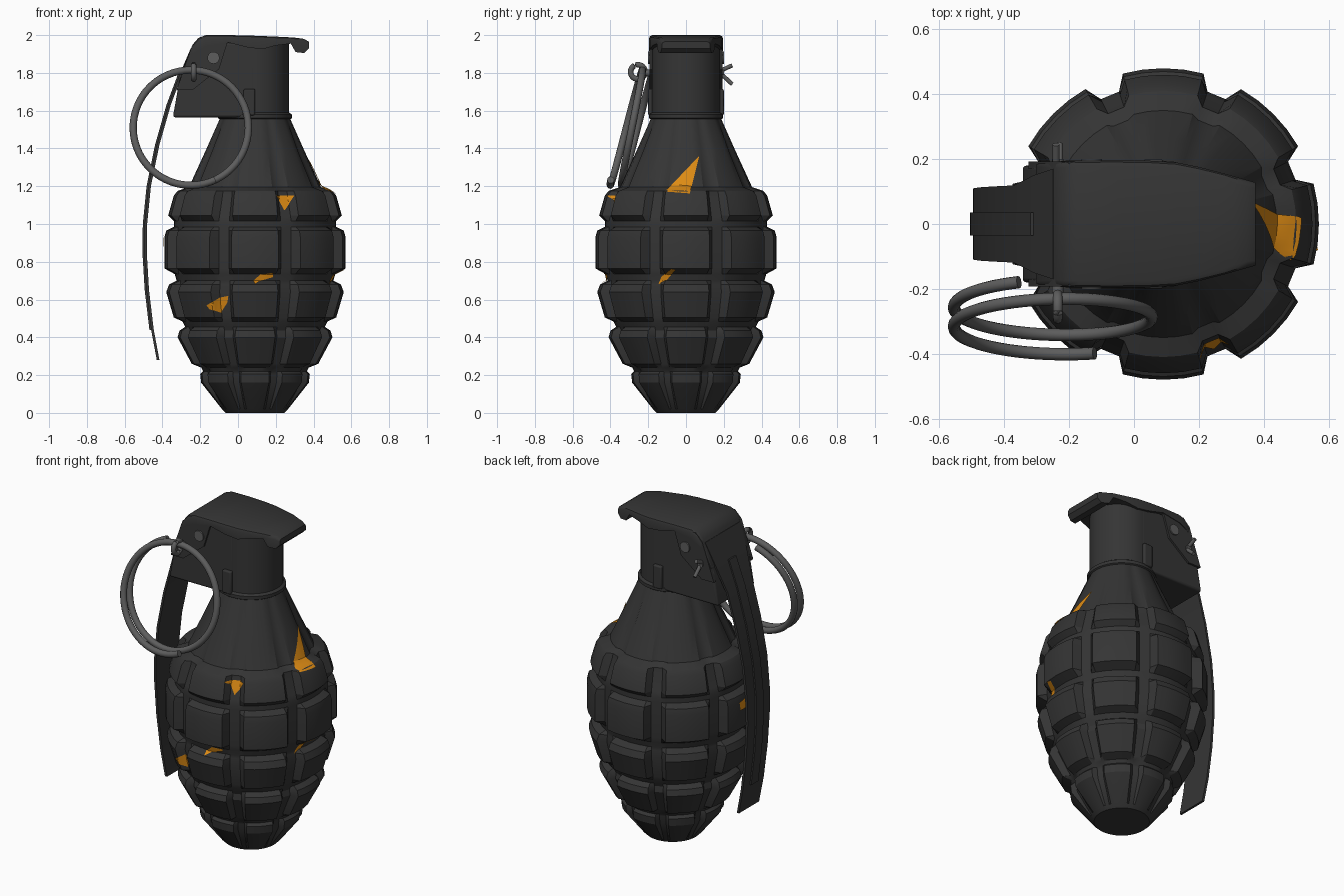
import bpy, bmesh, math
from math import sin, cos, pi, radians
from mathutils import Vector
from mathutils.bvhtree import BVHTree

if "Cube" in bpy.data.objects:
    bpy.data.objects.remove(bpy.data.objects["Cube"])

CX = 0.09  # axis of the body


def material(name, rgb):
    m = bpy.data.materials.new(name)
    m.use_nodes = True
    m.diffuse_color = (*rgb, 1)
    m.node_tree.nodes["Principled BSDF"].inputs["Base Color"].default_value = (*rgb, 1)
    return m


DARK = material("dark iron", (0.035, 0.035, 0.035))
STEEL = material("grey steel", (0.11, 0.11, 0.11))
ORANGE = material("orange chip", (0.73, 0.26, 0.007))


def finish(name, bm, mat, angle=30, bevel=0):
    bmesh.ops.recalc_face_normals(bm, faces=bm.faces)
    me = bpy.data.meshes.new(name)
    bm.to_mesh(me)
    ob = bpy.data.objects.new(name, me)
    bpy.context.collection.objects.link(ob)
    me.materials.append(mat)
    if bevel:
        mod = ob.modifiers.new("bevel", "BEVEL")
        mod.width, mod.segments = bevel, 3
    bpy.ops.object.select_all(action="DESELECT")
    ob.select_set(True)
    bpy.context.view_layer.objects.active = ob
    bpy.ops.object.shade_smooth_by_angle(angle=radians(angle))
    return ob


def loft(rings):
    """Skin closed rings of points and cap both ends."""
    bm = bmesh.new()
    rows = [[bm.verts.new(p) for p in ring] for ring in rings]
    n = len(rows[0])
    for a, b in zip(rows, rows[1:]):
        for i in range(n):
            j = (i + 1) % n
            bm.faces.new((a[i], a[j], b[j], b[i]))
    bm.faces.new(rows[0])
    bm.faces.new(rows[-1])
    return bm


def extrude_y(name, outline, y0, y1, mat=DARK, bevel=0):
    return finish(name, loft([[(x, y, z) for x, z in outline] for y in (y0, y1)]), mat, 30, bevel)


def tube(name, points, radius, mat=STEEL, sides=12):
    """Round rod along a path."""
    pts = [Vector(p) for p in points]
    rings = []
    for i, p in enumerate(pts):
        d = (pts[min(i + 1, len(pts) - 1)] - pts[max(i - 1, 0)]).normalized()
        ref = Vector((0, 1, 0)) if abs(d.y) < 0.9 else Vector((0, 0, 1))
        u = d.cross(ref).normalized()
        v = d.cross(u)
        rings.append([p + radius * (u * cos(2 * pi * k / sides) + v * sin(2 * pi * k / sides))
                      for k in range(sides)])
    return finish(name, loft(rings), mat, 40)


# Segmented body: height, radius and depth of the upright grooves
PROFILE = [(0, .155, 0), (.02, .175, 0), (.16, .285, .03), (.205, .29, .03), (.22, .275, .01),
           (.24, .285, 0), (.26, .335, .04), (.40, .41, .045), (.435, .40, .04), (.455, .37, 0),
           (.485, .385, 0), (.505, .43, .04), (.64, .47, .05), (.68, .455, .04), (.70, .415, 0),
           (.735, .425, 0), (.765, .48, .05), (.93, .48, .05), (.965, .47, .04), (.985, .43, 0),
           (1.015, .43, 0), (1.045, .46, .04), (1.15, .43, .045), (1.175, .41, .03),
           (1.195, .35, .012), (1.38, .265, .012), (1.56, .185, 0)]
STEPS = [(-4, 1), (4, 1), (7.5, 0), (15, 0), (22.5, 0), (30, 0), (37.5, 0)]
rings = []
for z, r, depth in PROFILE:
    ring = []
    for lobe in range(8):
        for off, groove in STEPS:
            a = radians(22.5 + 45 * lobe + off)
            rr = r - depth * groove
            ring.append((CX + rr * cos(a), rr * sin(a), z))
    rings.append(ring)
bm = loft(rings)
bmesh.ops.recalc_face_normals(bm, faces=bm.faces)
surface = BVHTree.FromBMesh(bm)
finish("segmented_body", bm, DARK, 28)

# Neck with collar
finish("neck", loft([[(CX + r * cos(2 * pi * k / 40), r * sin(2 * pi * k / 40), z) for k in range(40)]
                     for z, r in [(1.55, .18), (1.56, .195), (1.58, .195), (1.59, .18), (1.96, .18)]]), DARK)


# Chips laid on the body surface, drawn in a side plane and projected inwards
def chip(name, outline, place, direction):
    b = bmesh.new()
    b.faces.new([b.verts.new(place(u, v)) for u, v in outline])
    bmesh.ops.triangulate(b, faces=b.faces)
    bmesh.ops.subdivide_edges(b, edges=b.edges, cuts=9, use_grid_fill=True)
    d = Vector(direction)
    for v in b.verts:
        hit, normal, _, _ = surface.ray_cast(v.co, d)
        if hit:
            v.co = hit - d * 0.003 + normal * 0.003
    finish(name, b, ORANGE, 20)


def from_front(u, v):
    return (u, -2, v)


def from_right(u, v):
    return (2, u, v)


def from_left(u, v):
    return (-2, u, v)


chip("chip_front_top", [(.20, 1.15), (.30, 1.15), (.245, 1.07)], from_front, (0, 1, 0))
chip("chip_front_middle", [(.08, .70), (.12, .735), (.185, .745), (.185, .72), (.12, .70), (.09, .68)],
     from_front, (0, 1, 0))
chip("chip_front_low", [(-.165, .57), (-.10, .61), (-.05, .62), (-.055, .585), (-.09, .53), (-.15, .55)],
     from_front, (0, 1, 0))
chip("chip_shoulder", [(.07, 1.36), (.02, 1.16), (-.11, 1.17)], from_right, (-1, 0, 0))
chip("chip_side_middle", [(-.145, .68), (-.13, .72), (-.08, .765), (-.055, .76), (-.10, .705)],
     from_right, (-1, 0, 0))
chip("chip_behind_lever", [(-.03, .88), (.03, .88), (.04, .93), (-.02, .94)], from_left, (1, 0, 0))

# Fuze housing beside the neck, with lever cheeks
extrude_y("fuze_housing", [(-.345, 1.565), (CX, 1.565), (CX, 1.96), (-.22, 1.96), (-.31, 1.76)],
          -.18, .18, DARK, .012)
cheek = [(-.325, 1.71), (-.245, 1.94), (-.2, 1.985), (-.05, 1.98), (-.1, 1.82), (-.24, 1.71)]
for side, label in ((-1, "front"), (1, "back")):
    extrude_y("lever_cheek_" + label, cheek, side * .17, side * .192)
    extrude_y("neck_tab_" + label, [(.03, 1.575), (.09, 1.575), (.09, 1.715), (.03, 1.715)],
              side * .15, side * .2, DARK, .008)
    tube("rivet_" + label, [(-.13, side * .17, 1.88), (-.13, side * .2, 1.88)], .032, STEEL, 20)

# Lever cap: x, bottom, top, half width
CAP = [(-.30, 1.78, 1.80, .185), (-.24, 1.90, 1.95, .192), (-.21, 1.92, 1.985, .195), (-.17, 1.94, 2.0, .196),
       (-.05, 1.96, 2.0, .196), (.05, 1.935, 1.998, .195), (.13, 1.925, 1.995, .19), (.2, 1.945, 1.992, .176),
       (.28, 1.955, 1.988, .155), (.305, 1.91, 1.986, .148), (.35, 1.905, 1.98, .135), (.375, 1.93, 1.965, .128)]
rings = []
for x, lo, hi, w in CAP:
    c = min(.02, (hi - lo) * .45)
    rings.append([(x, -w, lo), (x, -w, hi - c), (x, -w + c * .3, hi - c * .3), (x, -w + c, hi),
                  (x, w - c, hi), (x, w - c * .3, hi - c * .3), (x, w, hi - c), (x, w, lo)])
finish("lever_cap", loft(rings), DARK, 40)

# Long lever tail with a raised centre rib
TAIL = [(-.25, 1.93), (-.31, 1.79), (-.37, 1.63), (-.43, 1.42), (-.475, 1.2), (-.495, 1.0),
        (-.497, .85), (-.485, .65), (-.46, .44), (-.43, .28)]


def strap(name, path, half, thick, shift):
    rings = []
    for i, (x, z) in enumerate(path):
        w = half(i)
        rings.append([(x - shift, -w, z), (x - shift, w, z), (x - shift + thick, w, z), (x - shift + thick, -w, z)])
    finish(name, loft(rings), DARK, 35)


strap("lever_tail", TAIL, lambda i: (.17, .15)[i] if i < 2 else .125 - .003 * i, .014, 0)
strap("lever_rib", TAIL[1:-1], lambda i: .035, .016, .009)

# Split pull ring: a coil of about one and a half turns
coil = []
for k in range(97):
    s = k / 96
    t = radians(-65 - 545 * s)
    coil.append((-.25 + .305 * cos(t), -.335 + .07 * sin(t) + .09 * s, 1.51 + .305 * sin(t)))
tube("pull_ring", coil, .019)

# Safety pin with its eye and spread legs
tube("pin_shaft", [(-.235, -.235, 1.80), (-.235, .2, 1.80)], .018)
eye = [(-.235, -.255 + .038 * cos(2 * pi * k / 24), 1.805 + .038 * sin(2 * pi * k / 24)) for k in range(25)]
tube("pin_eye", eye, .015)
tube("pin_leg_upper", [(-.24, .18, 1.81), (-.24, .245, 1.84)], .011)
tube("pin_leg_lower", [(-.23, .18, 1.80), (-.23, .245, 1.74)], .011)
